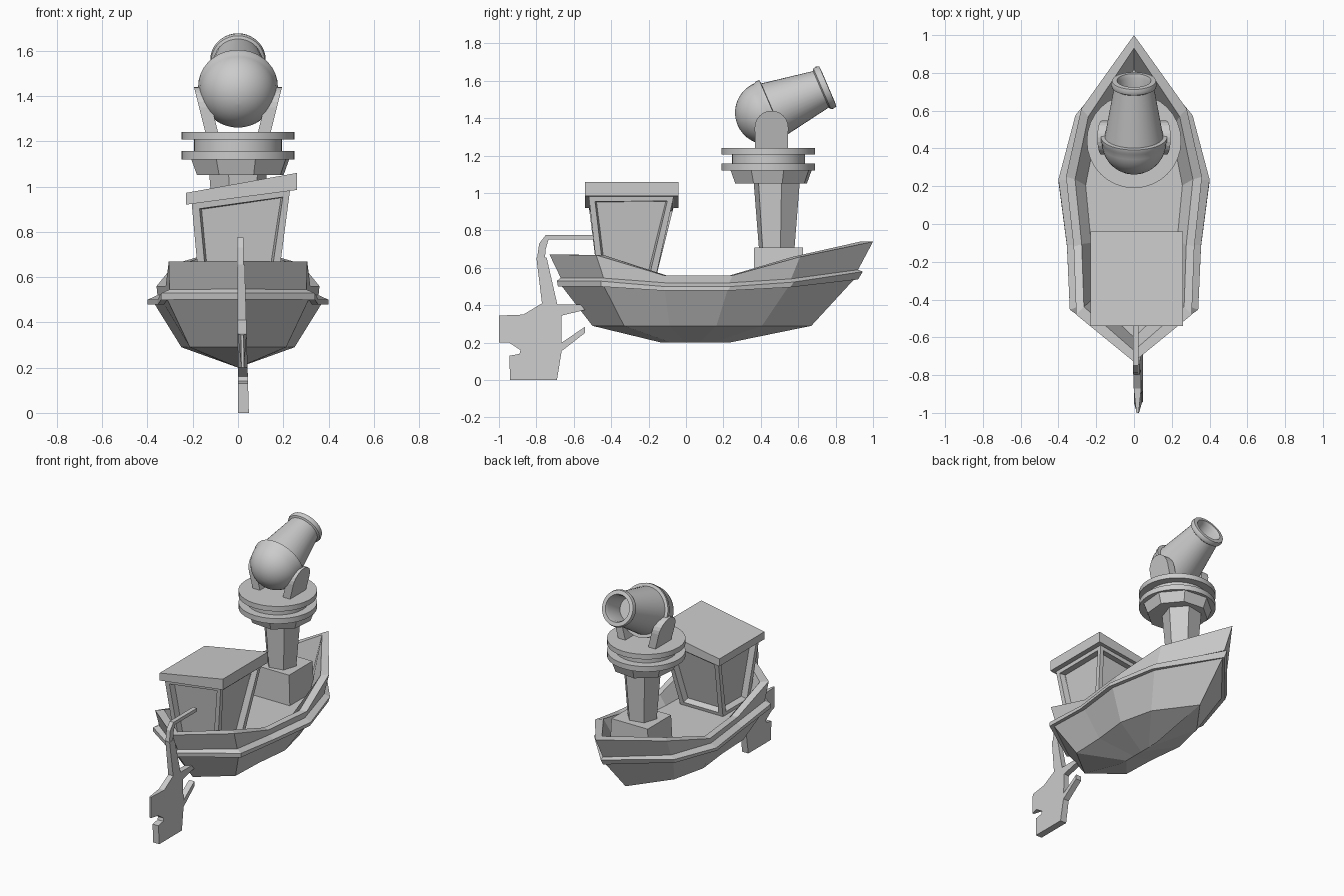
import bpy, bmesh, math
from mathutils import Vector

if "Cube" in bpy.data.objects:
    bpy.data.objects.remove(bpy.data.objects["Cube"])


def finish(name, bm, smooth=False):
    bmesh.ops.remove_doubles(bm, verts=bm.verts, dist=1e-4)
    bmesh.ops.dissolve_degenerate(bm, edges=bm.edges, dist=1e-4)
    bmesh.ops.recalc_face_normals(bm, faces=bm.faces)
    me = bpy.data.meshes.new(name)
    bm.to_mesh(me)
    bm.free()
    ob = bpy.data.objects.new(name, me)
    bpy.context.collection.objects.link(ob)
    if smooth:
        bpy.ops.object.select_all(action='DESELECT')
        ob.select_set(True)
        bpy.context.view_layer.objects.active = ob
        bpy.ops.object.shade_smooth_by_angle(angle=math.radians(35))
    return ob


def loft(name, rings, smooth=False):
    bm = bmesh.new()
    vs = [[bm.verts.new(p) for p in r] for r in rings]
    n = len(rings[0])
    for a, b in zip(vs, vs[1:]):
        for i in range(n):
            j = (i + 1) % n
            bm.faces.new((a[i], a[j], b[j], b[i]))
    bm.faces.new(vs[0])
    bm.faces.new(vs[-1])
    return finish(name, bm, smooth)


def revolve(name, profile, centre, axis=(0, 0, 1), sides=32, turn=0.0, smooth=True):
    """Profile of (radius, distance along axis)."""
    rot = Vector((0, 0, 1)).rotation_difference(Vector(axis))
    c = Vector(centre)
    angles = [turn + math.tau * i / sides for i in range(sides)]
    rings = [[c + rot @ Vector((r * math.cos(a), r * math.sin(a), t)) for a in angles]
             for r, t in profile]
    return loft(name, rings, smooth)


def tapered_box(name, low, low_z, high, high_z, windows=False):
    """low / high = (x0, x1, y0, y1); z pairs are left and right heights."""
    rings = [[(x0, y0, zl), (x1, y0, zr), (x1, y1, zr), (x0, y1, zl)]
             for (x0, x1, y0, y1), (zl, zr) in ((low, low_z), (high, high_z))]
    ob = loft(name, rings)
    if windows:
        bm = bmesh.new()
        bm.from_mesh(ob.data)
        walls = [f for f in bm.faces if abs(f.normal.z) < 0.7]
        bmesh.ops.inset_individual(bm, faces=walls, thickness=0.045)
        bmesh.ops.inset_individual(bm, faces=walls, thickness=0.012, depth=-0.04)
        bm.to_mesh(ob.data)
        bm.free()
    return ob


def plate(name, outline, place):
    """Side-view (y, z) outline; place(y, z, side) gives x on each side."""
    return loft(name, [[(place(y, z, s), y, z) for y, z in outline] for s in (-1, 1)])


# Hull: plan stations from bow to stern, scaled per level
PLAN = [(0, 1.0, 1.0), (.31, .61, .55), (.40, .25, 0), (.355, -.12, 0), (.34, -.48, .6), (0, -.73, .62)]


def hull_ring(width, bow, stern, z, rise, power=1):
    half = [(x * width, stern + (y + .73) / 1.73 * (bow - stern), z + rise * s ** power)
            for x, y, s in PLAN]
    return half + [(-x, y, h) for x, y, h in half[-2:0:-1]]


loft("hull", [
    hull_ring(0, .23, -.13, .20, 0),
    hull_ring(.625, .67, -.50, .29, 0),
    hull_ring(.92, .90, -.665, .48, .06, 2),      # hull side
    hull_ring(1.0, .92, -.685, .478, .06, 2),     # rubbing rail
    hull_ring(1.0, .945, -.69, .50, .08, 2),
    hull_ring(.89, .92, -.67, .52, .07, 2),
    hull_ring(.90, 1.0, -.73, .56, .18),          # bulwark
    hull_ring(.78, .93, -.67, .56, .18),
    hull_ring(.64, .82, -.60, .50, 0),            # deck
])

# Wheelhouse with recessed windows and a crooked roof
tapered_box("cabin", (-.165, .165, -.465, -.175), (.49, .49),
            (-.205, .23, -.52, -.065), (.93, .985), windows=True)
tapered_box("cabin_roof", (-.23, .26, -.54, -.04), (.92, .985),
            (-.23, .26, -.54, -.04), (.972, 1.06))

# Gun tower
tapered_box("tower_base", (-.15, .15, .36, .63), (.49, .49),
            (-.14, .14, .365, .625), (.71, .71))
revolve("tower_column", [(.10, .70), (.13, 1.06)], (0, .485, 0), sides=6, turn=.2, smooth=False)
revolve("tower_collar", [(.20, 1.05), (.23, 1.13)], (.01, .455, 0), sides=8, turn=.3, smooth=False)
revolve("turntable", [(.25, 1.12), (.25, 1.157), (.195, 1.157), (.195, 1.207), (.25, 1.207), (.25, 1.242)],
        (0, .44, 0))

# Yoke cheeks with rounded tops, leaning outward
cheek = [(.37, 1.235), (.545, 1.235)] + [
    (.457 + .09 * math.cos(math.pi * i / 12), 1.35 + .09 * math.sin(math.pi * i / 12)) for i in range(13)]
for label, d in (("left", -1), ("right", 1)):
    plate("yoke_" + label, cheek, lambda y, z, s, d=d: d * (.115 + .25 * (z - 1.235) + .028 * s))

# Mortar: ball breech, tapered barrel, lipped muzzle and bore
ball = [(.17 * math.sin(math.pi * i / 20), -.17 * math.cos(math.pi * i / 20)) for i in range(1, 11)]
revolve("cannon", [(.001, -.17)] + ball + [
    (.176, .012), (.176, .032), (.155, .034), (.106, .315), (.118, .322), (.122, .337), (.116, .355),
    (.09, .357), (.082, .335), (.078, .20)], (0, .432, 1.43), axis=(0, .917, .395), sides=36)


# Rudder blade with shaft and hinge arms, leaning slightly and sharpened aft
def rudder_x(y, z, s):
    return .024 - .016 * z + s * (.006 if y < -.99 else .024 - .012 * z)


plate("rudder", [
    (-.80, .655), (-.745, .655), (-.688, .405), (-.565, .405), (-.54, .375), (-.665, .345),
    (-.665, .20), (-.54, .285), (-.54, .252), (-.665, .155), (-.69, 0), (-.94, 0), (-.945, .13),
    (-.89, .14), (-.885, .16), (-.945, .20), (-1.0, .20), (-1.0, .345), (-.87, .35), (-.77, .41)], rudder_x)
plate("tiller", [
    (-.49, .775), (-.75, .775), (-.785, .73), (-.797, .645), (-.755, .645), (-.75, .70),
    (-.735, .752), (-.49, .752)], lambda y, z, s: .01 + .015 * s)
